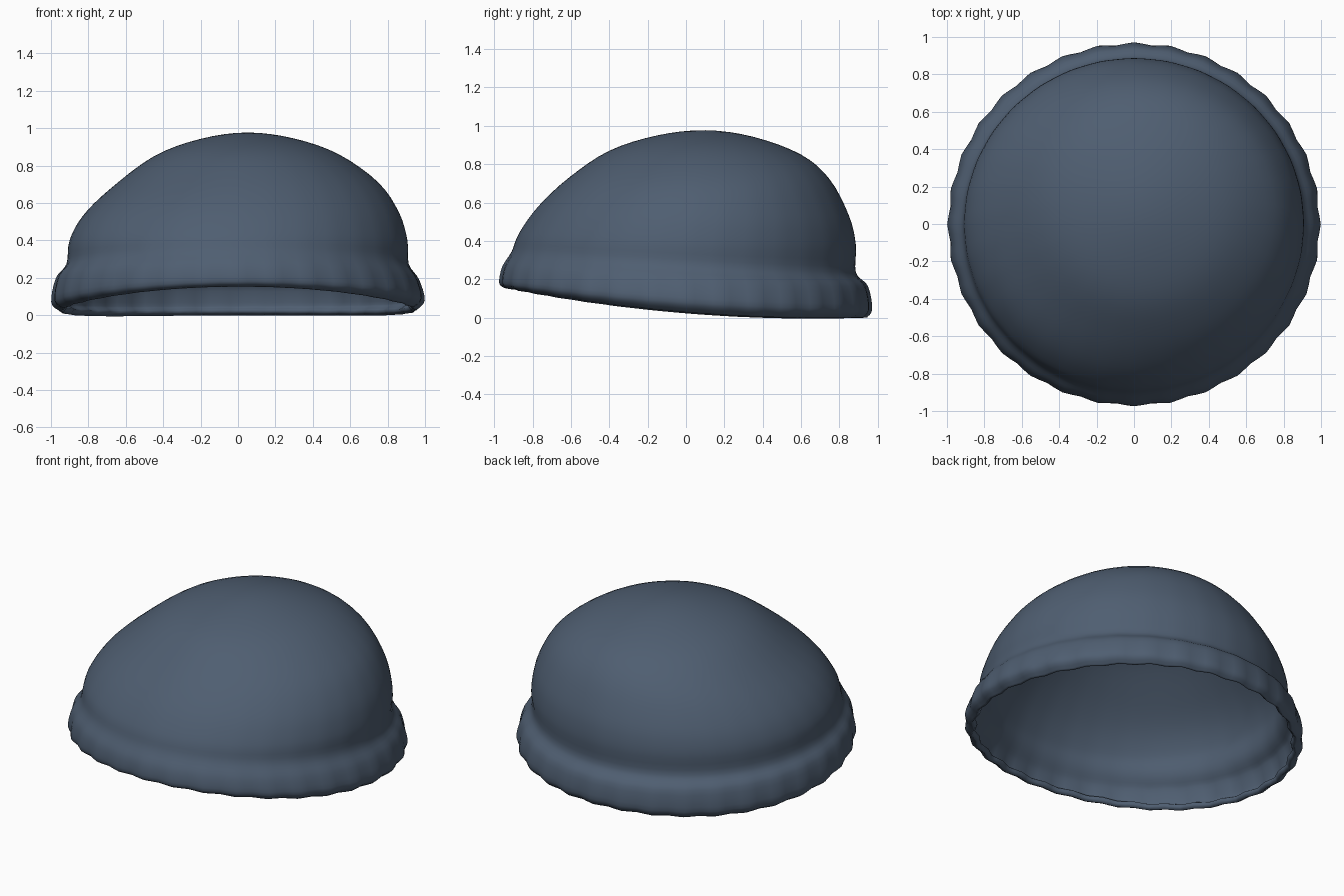
import bpy, bmesh, math
from mathutils import Vector

if "Cube" in bpy.data.objects:
    bpy.data.objects.remove(bpy.data.objects["Cube"])

SEGS, SUB, RIBS = 128, 4, 32

# Each ring: left x,z | right x,z | front y,z | back y,z, from the rim upwards
RINGS = [
    (-.945, .022, .945, .027, -.935, .153, .935, .000),   # lip
    (-.992, .070, .992, .080, -.968, .180, .965, .045),   # widest rim
    (-.970, .200, .965, .190, -.955, .265, .945, .165),   # upper band
    (-.916, .275, .912, .275, -.908, .345, .885, .235),   # crease
    (-.900, .400, .905, .400, -.870, .440, .885, .380),
    (-.830, .530, .860, .550, -.770, .580, .850, .530),
    (-.690, .670, .750, .710, -.610, .730, .750, .720),
    (-.450, .850, .540, .860, -.400, .870, .600, .850),
    (-.200, .943, .300, .945, -.150, .950, .350, .943),
]
APEX = (.05, .977, .05, .977, .10, .977, .10, .977)


def smooth_rings():
    """Smoothly interpolate the rings, passing over the crown."""
    last = RINGS[-1]
    mirrored = last[2:4] + last[0:2] + last[6:8] + last[4:6]
    pts = [RINGS[0]] + RINGS + [APEX, mirrored]
    out = []
    for i in range(1, len(pts) - 2):
        for s in range(SUB):
            t = s / SUB
            row = []
            for a, b, c, d in zip(*pts[i - 1:i + 3]):
                row.append(.5 * (2 * b + (c - a) * t
                                 + (2 * a - 5 * b + 4 * c - d) * t * t
                                 + (3 * b - a - 3 * c + d) * t ** 3))
            out.append((row, (i - 1 + t) / len(RINGS)))
    return out


def ring_point(ring, angle, level):
    xl, zl, xr, zr, yf, zf, yb, zb = ring
    c, s = math.cos(angle), math.sin(angle)
    # knitted ribs, strongest at the rim and fading up the dome
    fade = max(0, 1 - level / .33)
    rib = 1 + (.008 * fade + .0015 * (1 - level)) * math.cos(RIBS * angle)
    x = (xl + xr) / 2 + (xr - xl) / 2 * c * rib
    y = (yf + yb) / 2 + (yb - yf) / 2 * s * rib
    z = ((zl + zr + zf + zb) / 4 + (zr - zl) / 2 * c + (zb - zf) / 2 * s
         + (zl + zr - zf - zb) / 4 * math.cos(2 * angle))
    return Vector((x, y, z))


# Knitted cap shell
bm = bmesh.new()
loops = []
for ring, level in smooth_rings():
    loops.append([bm.verts.new(ring_point(ring, 2 * math.pi * k / SEGS, level))
                  for k in range(SEGS)])
top = bm.verts.new((APEX[0], APEX[4], APEX[1]))
for low, high in zip(loops, loops[1:]):
    for k in range(SEGS):
        n = (k + 1) % SEGS
        bm.faces.new((low[k], low[n], high[n], high[k]))
for k in range(SEGS):
    bm.faces.new((loops[-1][k], loops[-1][(k + 1) % SEGS], top))
mesh = bpy.data.meshes.new("knit_cap")
bm.to_mesh(mesh)
bm.free()
cap = bpy.data.objects.new("knit_cap", mesh)
bpy.context.collection.objects.link(cap)

# Fabric thickness towards the inside
shell = cap.modifiers.new("fabric_thickness", 'SOLIDIFY')
shell.thickness = .035
shell.offset = -1

# Slate blue wool
wool = bpy.data.materials.new("slate_blue_wool")
wool.diffuse_color = (.078, .112, .165, 1)
wool.use_nodes = True
wool.node_tree.nodes["Principled BSDF"].inputs["Base Color"].default_value = wool.diffuse_color
mesh.materials.append(wool)

bpy.context.view_layer.objects.active = cap
cap.select_set(True)
bpy.ops.object.shade_smooth_by_angle(angle=math.radians(50))
